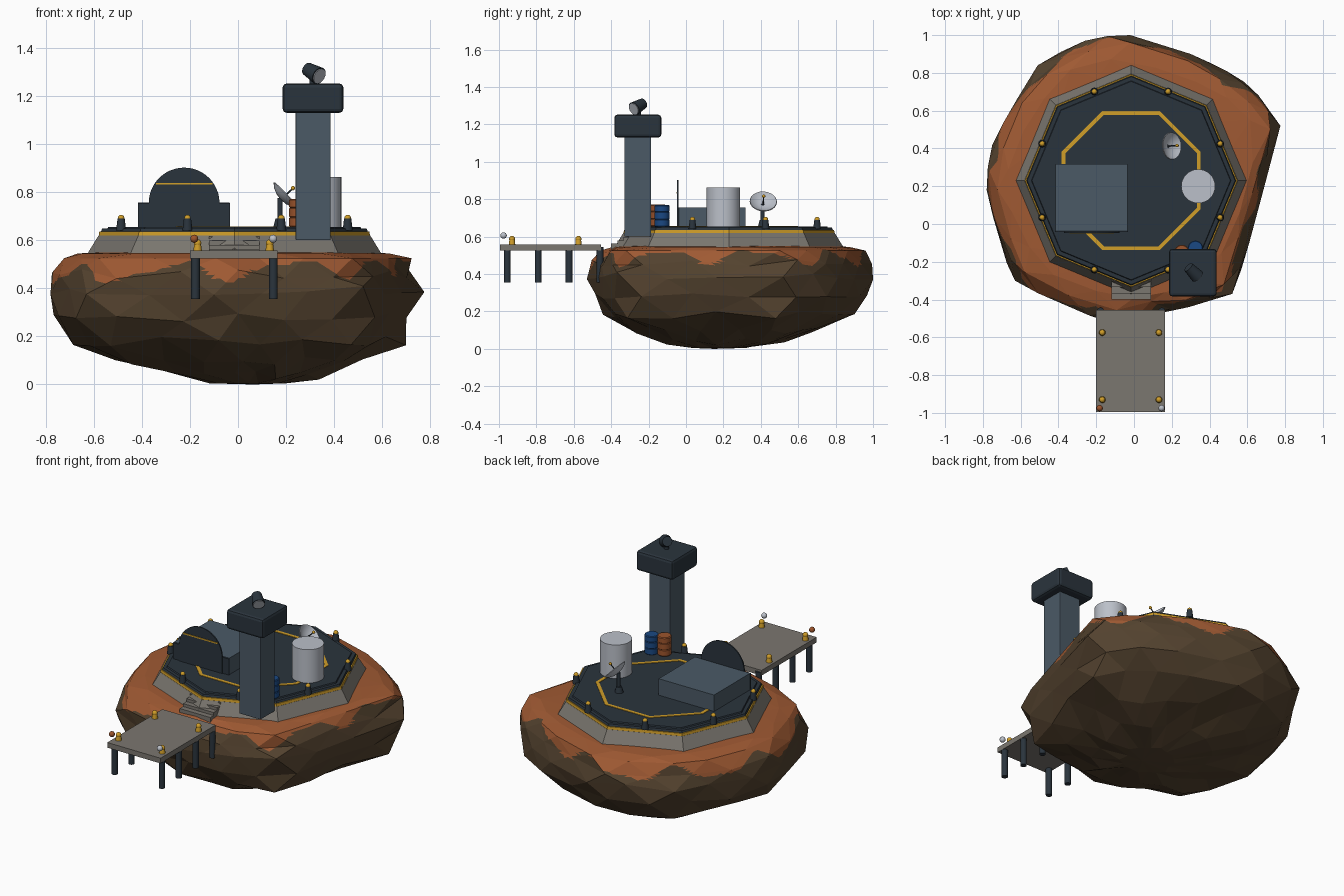
import bpy, bmesh, math, random
from mathutils import Vector

random.seed(4)
if "Cube" in bpy.data.objects:
    bpy.data.objects.remove(bpy.data.objects["Cube"])


def material(name, r, g, b):
    lin = [(c / 255) ** 2.2 for c in (r, g, b)] + [1]
    m = bpy.data.materials.new(name)
    m.use_nodes = True
    m.diffuse_color = lin
    m.node_tree.nodes["Principled BSDF"].inputs["Base Color"].default_value = lin
    return m


ROCK = material("brown rock", 84, 68, 50)
SOIL = material("orange soil", 158, 90, 54)
CONCRETE = material("grey concrete", 122, 118, 111)
SLATE = material("slate metal", 76, 90, 102)
DARK = material("dark metal", 46, 55, 63)
YELLOW = material("yellow paint", 208, 157, 45)
WHITE = material("pale metal", 186, 191, 200)
BLUE = material("blue paint", 32, 74, 130)
RUST = material("rust paint", 155, 85, 48)


def finish(bm, name, mats, smooth=False):
    bmesh.ops.recalc_face_normals(bm, faces=bm.faces)
    me = bpy.data.meshes.new(name)
    bm.to_mesh(me)
    bm.free()
    ob = bpy.data.objects.new(name, me)
    bpy.context.collection.objects.link(ob)
    for m in mats:
        me.materials.append(m)
    if smooth:
        bpy.ops.object.select_all(action="DESELECT")
        ob.select_set(True)
        bpy.context.view_layer.objects.active = ob
        bpy.ops.object.shade_smooth_by_angle(angle=math.radians(35))
    return ob


def box(name, x, y, z, mat, bevel=0):
    """Box from (low, high) ranges on each axis."""
    bm = bmesh.new()
    bmesh.ops.create_cube(bm, size=1)
    for v in bm.verts:
        v.co = [r[0] if c < 0 else r[1] for c, r in zip(v.co, (x, y, z))]
    ob = finish(bm, name, [mat])
    if bevel:
        mod = ob.modifiers.new("bevel", "BEVEL")
        mod.width, mod.segments = bevel, 2
    return ob


def lathe(name, profile, loc, mat, sides=24, aim=(0, 0, 1), turn=0, smooth=True, closed=False):
    """Spin (radius, height) points round the aim axis."""
    bm = bmesh.new()
    rings = []
    for r, h in profile:
        angles = [turn + math.tau * i / sides for i in range(sides)]
        rings.append([bm.verts.new((r * math.cos(a), r * math.sin(a), h)) for a in angles])
    pairs = list(zip(rings, rings[1:]))
    if closed:
        pairs.append((rings[-1], rings[0]))
    for a, b in pairs:
        for i in range(sides):
            j = (i + 1) % sides
            bm.faces.new((a[i], a[j], b[j], b[i]))
    if not closed:
        bm.faces.new(rings[0])
        bm.faces.new(rings[-1])
    bmesh.ops.remove_doubles(bm, verts=bm.verts, dist=1e-5)
    ob = finish(bm, name, [mat], smooth)
    ob.location = loc
    ob.rotation_euler = Vector(aim).to_track_quat("Z", "Y").to_euler()
    return ob


def cylinder(name, r, z0, z1, x, y, mat, r_top=None, sides=24, **kw):
    return lathe(name, [(r, z0), (r if r_top is None else r_top, z1)], (x, y, 0), mat, sides, **kw)


def ball(name, r, loc, mat):
    bm = bmesh.new()
    bmesh.ops.create_uvsphere(bm, u_segments=14, v_segments=8, radius=r)
    ob = finish(bm, name, [mat], True)
    ob.location = loc


# Faceted floating rock, rings of a shared outline shrunk towards top and bottom
OUTLINE = [(-.02, 1), (.3, .9), (.49, .81), (.66, .68), (.775, .52), (.68, .16), (.61, -.1),
           (.52, -.37), (.29, -.44), (.1, -.48), (-.1, -.53), (-.37, -.42), (-.63, -.3),
           (-.7, -.1), (-.78, .18), (-.75, .42), (-.62, .66), (-.51, .84), (-.26, .97)]
RINGS = [(.55, .72), (.545, .85), (.525, .93), (.46, .99), (.39, 1), (.28, .99),
         (.18, .87), (.1, .67), (.04, .44), (.005, .2)]
CX, CY = -.015, .23
n = len(OUTLINE)
bm = bmesh.new()
rows = []
for k, (z, s) in enumerate(RINGS):
    row = []
    for i in range(n):
        p, q = Vector(OUTLINE[i]), Vector(OUTLINE[(i + 1) % n])
        p = p.lerp(q, .5 * (k % 2)) - Vector((CX, CY))
        wob = 0 if k == 4 else random.uniform(-.03, .025)
        dz = random.uniform(-.02, .02) if 2 < k < 9 else 0
        drift = .07 * (1 - s) if k > 4 else 0
        p *= s + wob
        row.append(bm.verts.new((CX + p.x + drift, CY + p.y - drift, z + dz)))
    rows.append(row)
for k, (a, b) in enumerate(zip(rows, rows[1:])):
    for i in range(n):
        j = (i + 1) % n
        if k % 2 == 0:
            bm.faces.new((a[i], a[j], b[i]))
            bm.faces.new((a[j], b[j], b[i]))
        else:
            bm.faces.new((a[i], a[j], b[j]))
            bm.faces.new((a[i], b[j], b[i]))
for row, z in ((rows[0], .55), (rows[-1], 0)):
    tip = bm.verts.new((CX + (.08 if z == 0 else 0), CY - (.08 if z == 0 else 0), z))
    for i in range(n):
        bm.faces.new((row[i], row[(i + 1) % n], tip))
bmesh.ops.subdivide_edges(bm, edges=bm.edges, cuts=5, use_grid_fill=True)
# Soil runs down the sides in uneven drips
for f in bm.faces:
    c = f.calc_center_median()
    a = math.atan2(c.y - CY, c.x - CX)
    edge = .475 + .035 * math.sin(9 * a) + .015 * math.sin(17 * a + 1) + .02 * math.cos(a)
    f.material_index = 1 if c.z > edge else 0
finish(bm, "rock_island", [ROCK, SOIL])

# Octagonal landing pad
for name, r0, r1, z0, z1, mat in (("pad_base", .62, .565, .53, .62, CONCRETE),
                                  ("pad_stripe", .564, .562, .618, .636, YELLOW),
                                  ("pad_deck", .557, .55, .632, .648, DARK),
                                  ("pad_inner_deck", .53, .525, .645, .655, DARK)):
    cylinder(name, r0, z0, z1, CX, CY, mat, r1, sides=8, smooth=False)
lathe("deck_marking", [(.377, .653), (.398, .653), (.398, .658), (.377, .658)], (CX, CY, 0),
      YELLOW, 8, turn=math.pi / 8, smooth=False, closed=True)

# Edge lights round the pad
for i in range(8):
    a = math.pi / 8 + i * math.pi / 4
    x, y = CX + .51 * math.cos(a), CY + .51 * math.sin(a)
    cylinder("edge_light_post", .021, .64, .69, x, y, DARK, .015, 12)
    ball("edge_light", .014, (x, y, .692), YELLOW)

# Steps from the rock up to the pad
for i in range(4):
    box("step", (-.12, .09), (-.4 + i * .033, -.25), (.53, .562 + i * .018), CONCRETE)

# Dock with legs, bollards and marker lights
box("dock_deck", (-.2, .165), (-.995, -.455), (.525, .557), CONCRETE)
for x in (-.177, .147):
    for y in (-.955, -.79, -.625, -.46):
        cylinder("dock_leg", .018, .355, .545, x, y, DARK, sides=12)
for x in (-.168, .132):
    for y in (-.575, -.93):
        cylinder("dock_bollard", .018, .555, .585, x, y, YELLOW, .014, 12)
        ball("bollard_cap", .016, (x, y, .588), YELLOW)
ball("marker_light_right", .017, (-.182, -.975, .606), RUST)
ball("marker_light_left", .017, (.146, -.975, .606), WHITE)

# Control tower with searchlight
box("tower_shaft", (.24, .385), (-.33, -.187), (.6, 1.135), SLATE, .004)
box("tower_head", (.186, .438), (-.383, -.132), (1.13, 1.252), DARK, .016)
cylinder("searchlight_mount", .014, 1.24, 1.3, .312, -.255, DARK, sides=12)
aim = Vector((.6, -.6, -.35)).normalized()
spot = Vector((.314, -.255, 1.297))
lathe("searchlight", [(.028, -.04), (.037, .035)], spot, DARK, aim=aim)
lathe("searchlight_lens", [(.032, .033), (.032, .039)], spot, WHITE, aim=aim)

# Storage tank and barrels
cylinder("storage_tank", .09, .65, .862, .34, .2, WHITE, sides=32)
BARREL = [(.036, 0), (.04, .005), (.04, .037), (.037, .04), (.04, .043), (.04, .077),
          (.037, .08), (.04, .083), (.04, .112), (.036, .117)]
lathe("blue_barrel", BARREL, (.325, -.128, .652), BLUE)
lathe("rust_barrel", BARREL, (.253, -.15, .655), RUST)

# Hangar with arched front plate
box("hangar", (-.415, -.035), (-.035, .318), (.65, .757), SLATE)
box("hangar_front", (-.417, -.033), (-.042, -.034), (.65, .755), DARK)
bm = bmesh.new()
arc = [(-.224 + .147 * math.cos(t), .755 + .147 * math.sin(t))
       for t in (math.pi * i / 24 for i in range(25))]
arch = bm.faces.new([bm.verts.new((x, -.047, z)) for x, z in [(-.077, .655)] + arc + [(-.371, .655)]])
ext = bmesh.ops.extrude_face_region(bm, geom=[arch])
for v in ext["geom"]:
    if isinstance(v, bmesh.types.BMVert):
        v.co.y += .008
finish(bm, "hangar_arch", [DARK])
box("arch_stripe", (-.342, -.106), (-.051, -.046), (.831, .839), YELLOW)

# Dish antenna
cylinder("dish_base", .026, .65, .69, .172, .41, DARK, .016, 16)
cylinder("dish_post", .011, .68, .775, .175, .41, DARK, sides=12)
tilt = Vector((.72, .05, .69)).normalized()
hub = Vector((.178, .412, .768))
bowl = [(.0, 0), (.03, .004), (.055, .014), (.073, .028)]
lathe("dish", bowl + [(r * .97, h + .004) for r, h in reversed(bowl)], hub, WHITE, 28, aim=tilt)
lathe("dish_feed", [(.004, 0), (.003, .068)], hub, DARK, 8, aim=tilt)
ball("dish_feed_tip", .009, hub + tilt * .07, YELLOW)
